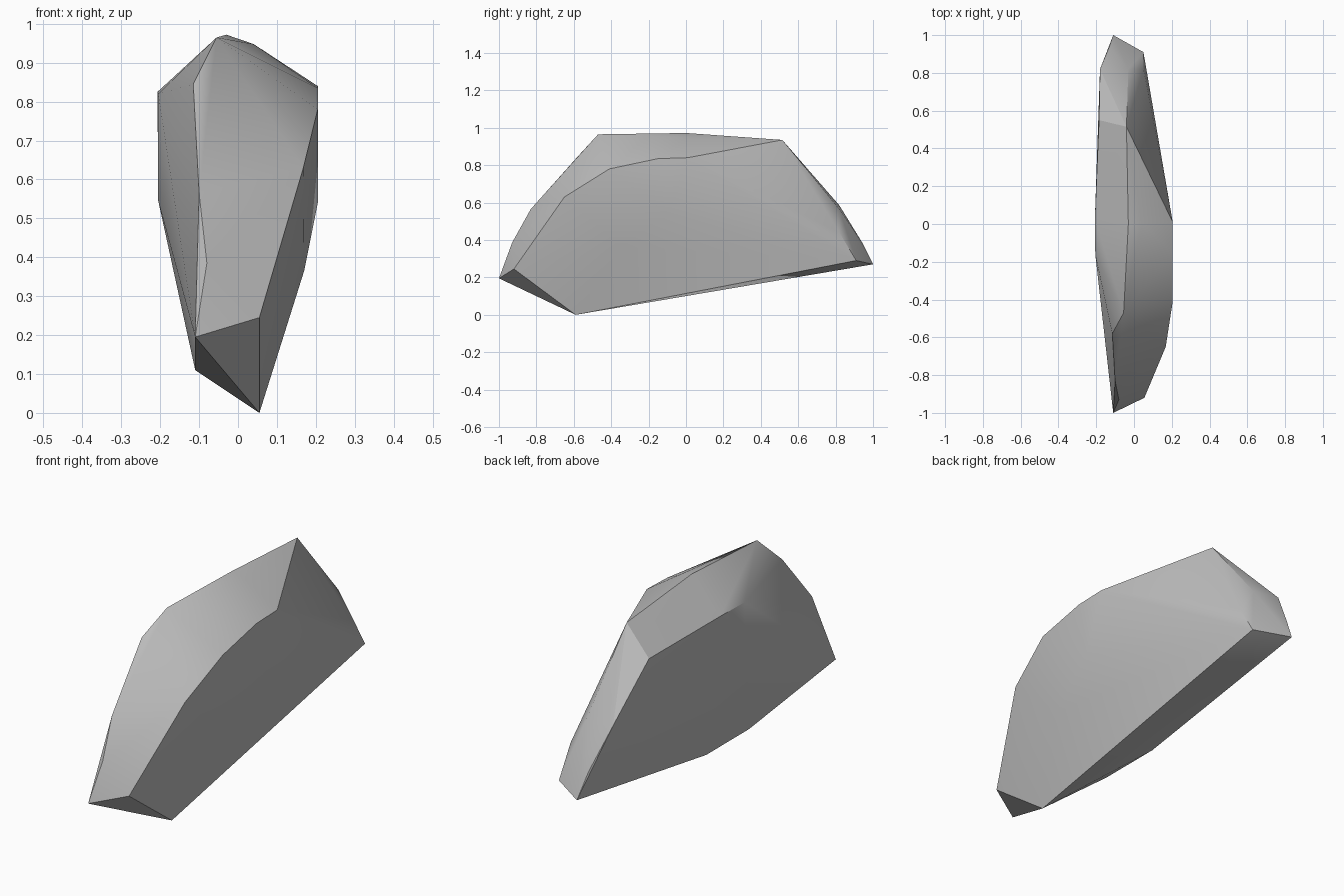
import bpy
import bmesh
from math import radians

old = bpy.data.objects.get("Cube")
if old:
    bpy.data.objects.remove(old, do_unlink=True)

# Stone colour
stone = bpy.data.materials.new("stone_grey")
stone.use_nodes = True
grey = (0.5, 0.5, 0.5, 1)
stone.diffuse_color = grey
stone.node_tree.nodes["Principled BSDF"].inputs["Base Color"].default_value = grey

# Corners of the chipped boulder, grouped by region
front_ridge = [(-.055, -.47, .965), (-.115, -.58, .845), (-.1, -.83, .565),
               (-.08, -.93, .385), (-.11, -1, .195)]
crest = [(-.03, 0, .972), (.04, 0, .948), (-.04, .515, .935)]
broad_side = [(.055, -.92, .245), (.168, -.65, .63), (.205, -.41, .78),
              (.205, -.15, .835), (.205, .01, .84), (.205, -.1, .54),
              (.17, -.35, .365)]
narrow_side = [(-.185, .55, .81), (-.207, .03, .825), (-.205, -.16, .82),
               (-.205, -.16, .545), (-.205, .03, .545)]
back_end = [(-.18, .82, .585), (-.03, .82, .565), (.05, .82, .44),
            (-.13, .94, .39), (-.11, 1, .27), (.05, .91, .29)]
underside = [(.055, -.59, 0), (-.11, -.33, .11), (-.11, 0, .11)]

# Wrap the corners in a convex shell
bm = bmesh.new()
for co in front_ridge + crest + broad_side + narrow_side + back_end + underside:
    bm.verts.new(co)
hull = bmesh.ops.convex_hull(bm, input=bm.verts[:])
loose = {v for v in hull["geom_interior"] + hull["geom_unused"]
         if isinstance(v, bmesh.types.BMVert)}
bmesh.ops.delete(bm, geom=list(loose), context='VERTS')
bmesh.ops.recalc_face_normals(bm, faces=bm.faces[:])

mesh = bpy.data.meshes.new("boulder")
bm.to_mesh(mesh)
bm.free()
mesh.materials.append(stone)
boulder = bpy.data.objects.new("boulder", mesh)
bpy.context.collection.objects.link(boulder)

# Smooth the shallow facets, keep the chipped edges crisp
bpy.context.view_layer.objects.active = boulder
boulder.select_set(True)
bpy.ops.object.shade_smooth_by_angle(angle=radians(30))
